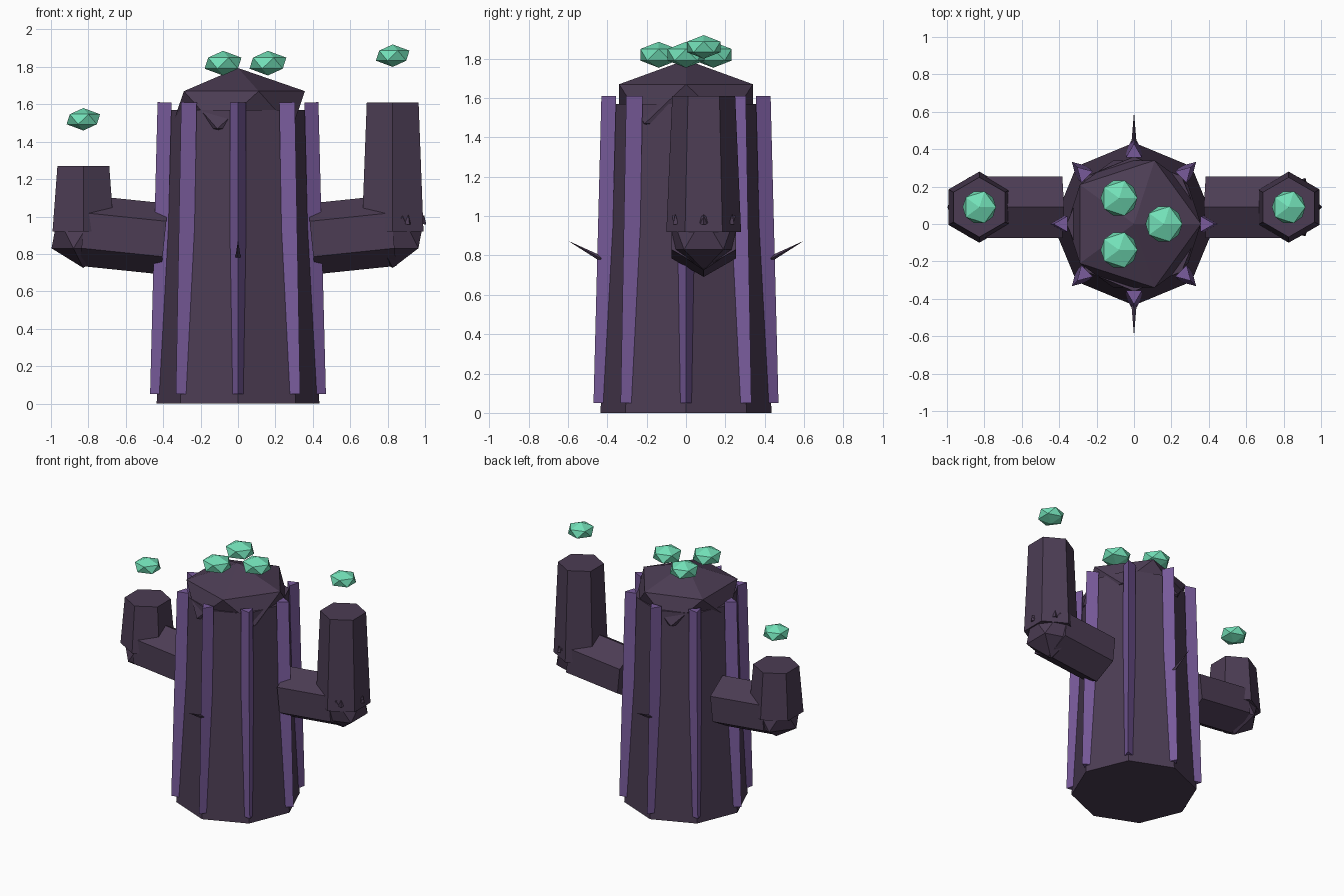
import bpy
from math import cos, sin, pi
from mathutils import Vector, Matrix

cube = bpy.data.objects.get("Cube")
if cube:
    bpy.data.objects.remove(cube, do_unlink=True)


def material(name, rgb):
    m = bpy.data.materials.new(name)
    m.use_nodes = True
    m.diffuse_color = (*rgb, 1)
    m.node_tree.nodes["Principled BSDF"].inputs["Base Color"].default_value = (*rgb, 1)
    return m


SKIN = material("dark plum", (0.072, 0.046, 0.088))
RIB = material("violet", (0.19, 0.105, 0.33))
BUD = material("mint green", (0.17, 0.75, 0.48))


def finish(name, mat):
    ob = bpy.context.object
    ob.name = name
    ob.data.materials.append(mat)
    return ob


def tube(name, mat, start, end, r1, r2, sides, point):
    """Tapered prism from start to end, with one corner towards point."""
    start, end = Vector(start), Vector(end)
    axis = end - start
    z = axis.normalized()
    x = Vector(point)
    x = (x - z * x.dot(z)).normalized()
    y = z.cross(x)
    bpy.ops.mesh.primitive_cone_add(vertices=sides, radius1=r1, radius2=r2, depth=axis.length)
    ob = finish(name, mat)
    # the primitive has its first corner on +y
    turn = Matrix((-y, x, z)).transposed()
    ob.matrix_world = Matrix.Translation((start + end) / 2) @ turn.to_4x4()
    return ob


def ball(name, mat, centre, radius, flat=1.0):
    bpy.ops.mesh.primitive_ico_sphere_add(subdivisions=1, radius=radius, location=centre)
    ob = finish(name, mat)
    ob.scale.z = flat
    return ob


# Trunk and domed cap
tube("trunk", SKIN, (0, 0, 0), (0, 0, 1.57), 0.435, 0.36, 8, (1, 0, 0))
ball("cap", SKIN, (0, 0, 1.57), 0.4, 0.56)

# Ribs along the trunk corners
for i in range(8):
    d = Vector((cos(i * pi / 4), sin(i * pi / 4), 0))
    tube(f"rib_{i + 1}", RIB, d * 0.42 + Vector((0, 0, 0.05)),
         d * 0.38 + Vector((0, 0, 1.61)), 0.05, 0.05, 3, d)

# Arms: sideways limb, elbow, upright and floating bud
ARM_Y = 0.09
for side, label, top in ((1, "left", 1.61), (-1, "right", 1.27)):
    x = side * 0.827
    tube(f"{label}_limb", SKIN, (side * 0.393, ARM_Y, 0.88), (x, ARM_Y, 0.925),
         0.19, 0.19, 6, (0, 0, 1))
    ball(f"{label}_elbow", SKIN, (x, ARM_Y, 0.915), 0.19)
    tube(f"{label}_upright", SKIN, (x, ARM_Y, 0.92), (x, ARM_Y, top), 0.19, 0.16, 6, (0, 1, 0))
    ball(f"{label}_bud", BUD, (x, ARM_Y, top + 0.25), 0.1, 0.6)

# Buds on the cap
for i in range(3):
    a = i * 2 * pi / 3
    ball(f"cap_bud_{i + 1}", BUD, (0.16 * cos(a), 0.16 * sin(a), 1.82), 0.11, 0.6)

# Long thorns on the front and back ribs
for side, label in ((-1, "front"), (1, "back")):
    tube(f"{label}_thorn", SKIN, (0, side * 0.43, 0.783), (0, side * 0.6, 0.875),
         0.014, 0, 4, (1, 0, 0))

# Small thorns on the tall arm
for i in (-1, 0, 1):
    d = Vector((cos(i * pi / 3), sin(i * pi / 3), 0))
    base = Vector((0.827, ARM_Y, 0.96)) + d * 0.16
    tube(f"arm_thorn_{i + 2}", SKIN, base, base + d * 0.008 + Vector((0, 0, 0.05)),
         0.02, 0, 4, d)
